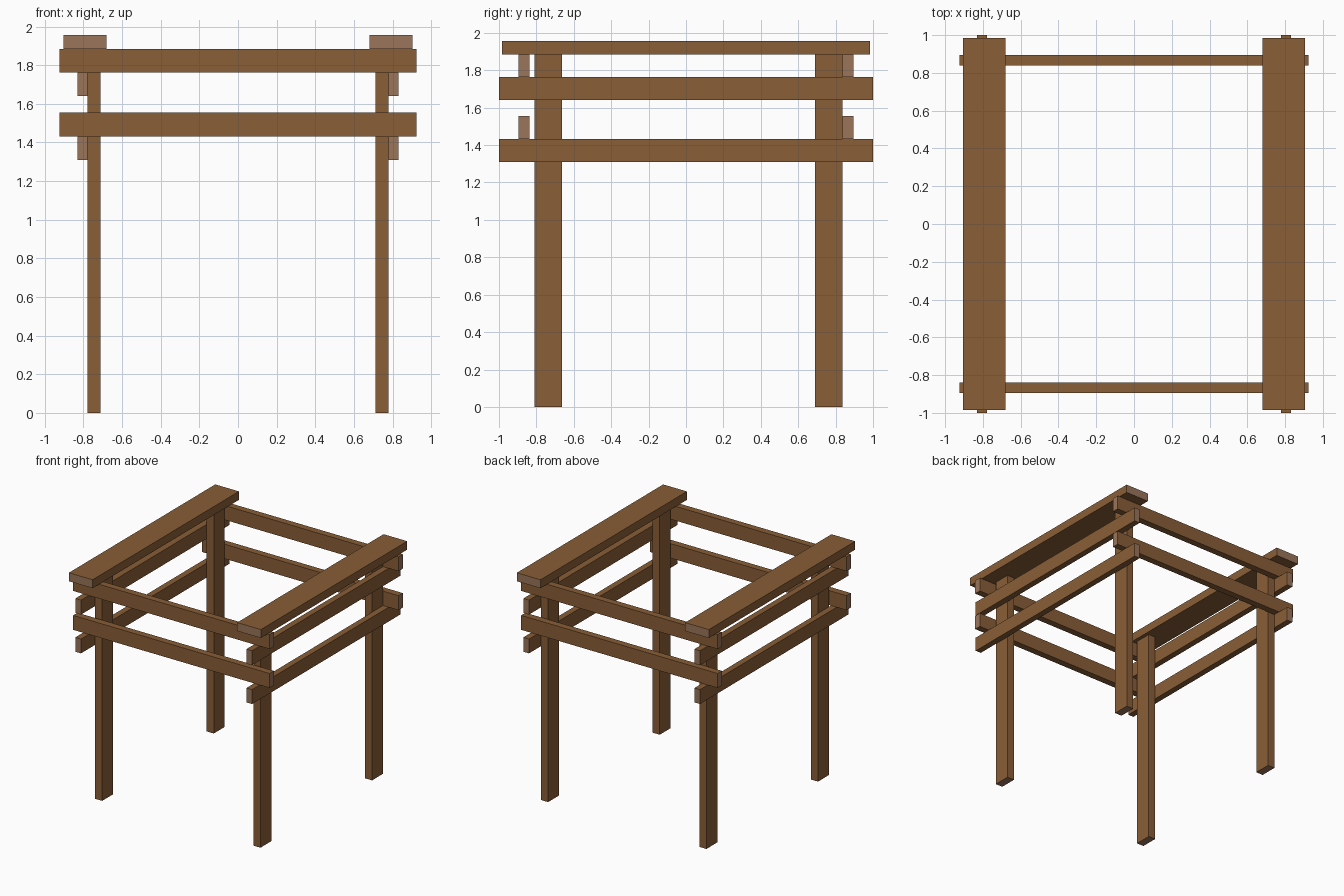
import bpy, bmesh
from mathutils import Vector

if "Cube" in bpy.data.objects:
    bpy.data.objects.remove(bpy.data.objects["Cube"])


def material(name, rgb):
    m = bpy.data.materials.new(name)
    m.diffuse_color = (*rgb, 1)
    m.use_nodes = True
    m.node_tree.nodes["Principled BSDF"].inputs["Base Color"].default_value = m.diffuse_color
    return m


WOOD = material("brown wood", (0.25, 0.112, 0.038))
END = material("pale end grain", (0.325, 0.177, 0.102))


def timber(name, x, y, z):
    """Box between the given (low, high) ranges; end grain on its long axis."""
    lo, hi = Vector((x[0], y[0], z[0])), Vector((x[1], y[1], z[1]))
    size = hi - lo
    axis = max(range(3), key=lambda i: size[i])
    bm = bmesh.new()
    bmesh.ops.create_cube(bm, size=1)
    for v in bm.verts:
        v.co *= size
    bm.normal_update()
    for f in bm.faces:
        f.material_index = int(abs(f.normal[axis]) > 0.5)
    mesh = bpy.data.meshes.new(name)
    bm.to_mesh(mesh)
    bm.free()
    mesh.materials.append(WOOD)
    mesh.materials.append(END)
    ob = bpy.data.objects.new(name, mesh)
    ob.location = (lo + hi) / 2
    bpy.context.collection.objects.link(ob)


def sided(s, a, b):
    return tuple(sorted((s * a, s * b)))


for s, side, end in ((-1, "left", "front"), (1, "right", "back")):
    # posts: both pairs sit slightly off centre in y
    for row, y in (("front", (-0.81, -0.663)), ("back", (0.691, 0.838))):
        timber(f"{row}_{side}_post", sided(s, 0.712, 0.779), y, (0, 1.885))
    # side rails along y, outside the posts
    for level, z in (("lower", (1.31, 1.432)), ("upper", (1.64, 1.763))):
        timber(f"{side}_{level}_rail", sided(s, 0.779, 0.832), (-1, 1), z)
    # cross beams along x, resting on the rails
    for level, z in (("lower", (1.432, 1.555)), ("upper", (1.763, 1.885))):
        timber(f"{end}_{level}_beam", (-0.925, 0.925), sided(s, 0.838, 0.896), z)
    # wide top planks
    timber(f"{side}_top_plank", sided(s, 0.681, 0.904), (-0.984, 0.985), (1.885, 1.957))
